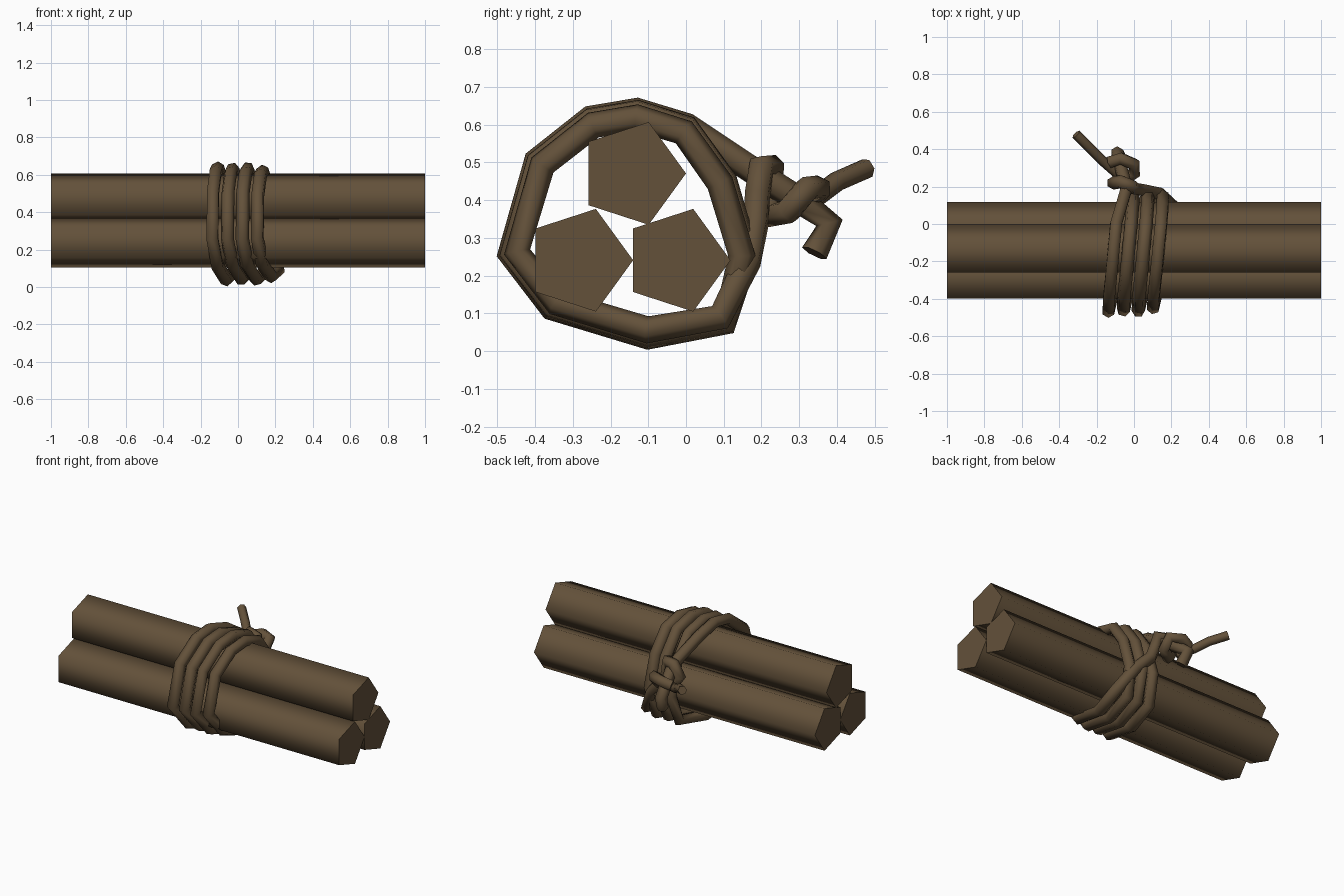
import bpy, math

if "Cube" in bpy.data.objects:
    bpy.data.objects.remove(bpy.data.objects["Cube"])

wood = bpy.data.materials.new("brown_wood")
wood.diffuse_color = (0.125, 0.082, 0.042, 1)
wood.use_nodes = True
wood.node_tree.nodes["Principled BSDF"].inputs["Base Color"].default_value = wood.diffuse_color


def smooth(ob, angle):
    bpy.ops.object.select_all(action='DESELECT')
    ob.select_set(True)
    bpy.context.view_layer.objects.active = ob
    bpy.ops.object.shade_smooth_by_angle(angle=math.radians(angle))


# Three five-sided logs lying along x
def log(name, y, z, r=0.143):
    prof = [(y + r * math.cos(math.tau * i / 5), z + r * math.sin(math.tau * i / 5)) for i in range(5)]
    verts = [(x, a, b) for x in (-1, 1) for a, b in prof]
    faces = [(i, (i + 1) % 5, 5 + (i + 1) % 5, 5 + i) for i in range(5)]
    faces += [(4, 3, 2, 1, 0), (5, 6, 7, 8, 9)]
    me = bpy.data.meshes.new(name)
    me.from_pydata(verts, [], [f[::-1] if len(f) == 4 else f for f in faces])
    me.materials.append(wood)
    me.validate()
    ob = bpy.data.objects.new(name, me)
    bpy.context.collection.objects.link(ob)
    # make all faces point outward
    bpy.context.view_layer.objects.active = ob
    bpy.ops.object.mode_set(mode='EDIT')
    bpy.ops.mesh.select_all(action='SELECT')
    bpy.ops.mesh.normals_make_consistent(inside=False)
    bpy.ops.object.mode_set(mode='OBJECT')
    smooth(ob, 80)


log("top_log", -0.143, 0.471)
log("front_log", -0.283, 0.241)
log("back_log", -0.025, 0.241)


# Six-sided rope swept along straight segments
def rope(name, pts, r):
    cu = bpy.data.curves.new(name, 'CURVE')
    cu.dimensions = '3D'
    cu.bevel_depth = r
    cu.bevel_resolution = 1
    cu.use_fill_caps = True
    sp = cu.splines.new('POLY')
    sp.points.add(len(pts) - 1)
    for p, co in zip(sp.points, pts):
        p.co = (*co, 1)
    cu.materials.append(wood)
    ob = bpy.data.objects.new(name, cu)
    bpy.context.collection.objects.link(ob)
    bpy.ops.object.select_all(action='DESELECT')
    ob.select_set(True)
    bpy.context.view_layer.objects.active = ob
    bpy.ops.object.convert(target='MESH')
    smooth(bpy.context.object, 70)


# One turn around the bundle in (y, z): back, top, front, bottom
ring = [(0.16, .25), (0.10, .45), (0.0, .59), (-0.13, .63), (-0.25, .61),
        (-0.39, .50), (-0.46, .26), (-0.35, .12), (-0.10, .045), (0.10, .08)]
scale = [1.02, 1.0, 1.01, 0.96]
coil = []
for k in range(2, 40):
    y, z = ring[k % 10]
    s = scale[k // 10]
    x = -0.185 + 0.08 * k / 10 + 0.16 * (y + 0.46)
    coil.append((x, -0.145 + s * (y + 0.145), 0.335 + s * (z - 0.335)))

# Upper end runs through the knot and hangs down; lower end loops and sticks out
hanging_end = [(-0.07, 0.34, .26), (-0.09, 0.38, .34), (-0.07, 0.30, .40), (-0.04, 0.19, .47)]
loops = [(0.13, .165, .24), (0.03, .185, .34), (0.0, .19, .42), (-0.01, .20, .49),
         (-0.07, .225, .49), (-0.11, .22, .42), (-0.07, .225, .36), (0.0, .27, .37),
         (0.0, .32, .43), (-0.07, .35, .43), (-0.13, .33, .41)]
rope("rope_binding", hanging_end + coil + loops, 0.036)
rope("rope_tail", [(-0.09, .27, .37), (-0.17, .34, .405), (-0.23, .40, .45), (-0.31, .48, .485)], 0.027)
